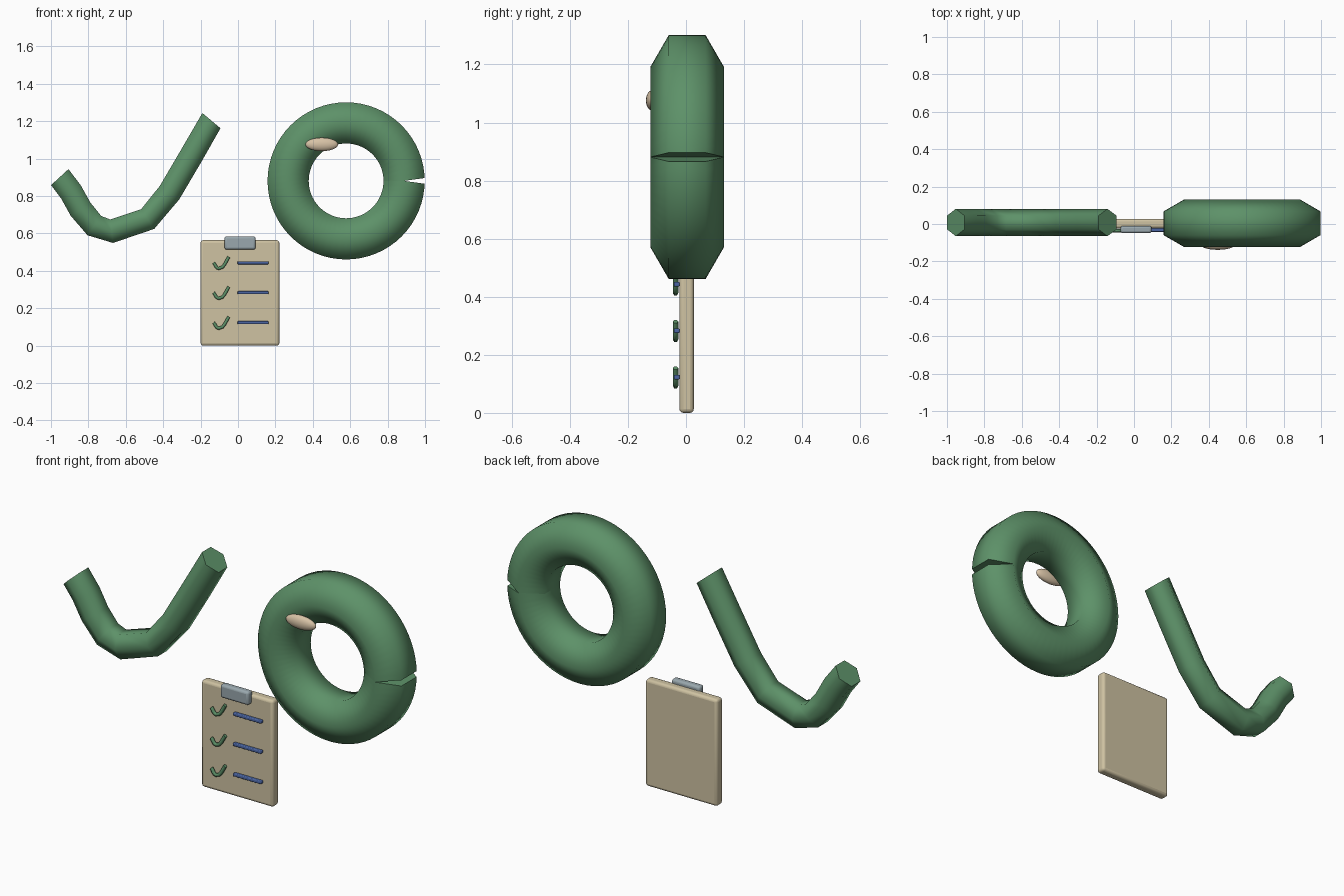
import bpy, bmesh, math
from mathutils import Vector

if "Cube" in bpy.data.objects:
    bpy.data.objects.remove(bpy.data.objects["Cube"])


def material(name, rgb):
    m = bpy.data.materials.new(name)
    m.diffuse_color = (*rgb, 1)
    m.use_nodes = True
    m.node_tree.nodes["Principled BSDF"].inputs["Base Color"].default_value = m.diffuse_color
    return m


GREEN = material("green", (0.11, 0.285, 0.14))
TAN = material("board tan", (0.62, 0.54, 0.36))
PEACH = material("pale peach", (0.68, 0.54, 0.38))
STEEL = material("steel grey", (0.32, 0.39, 0.42))
BLUE = material("ink blue", (0.07, 0.13, 0.36))


def finish(name, bm, mat):
    bmesh.ops.recalc_face_normals(bm, faces=bm.faces)
    me = bpy.data.meshes.new(name)
    bm.to_mesh(me)
    bm.free()
    me.materials.append(mat)
    ob = bpy.data.objects.new(name, me)
    bpy.context.collection.objects.link(ob)
    return ob


def tube(name, path, y, radius, start_deg, end_deg, mat):
    """Hexagonal smooth tube along an x-z path, with flat capped ends."""
    bm = bmesh.new()
    rings = []
    last = len(path) - 1
    for i, (x, z) in enumerate(path):
        if i == 0:
            a = math.radians(start_deg)
        elif i == last:
            a = math.radians(end_deg)
        else:
            a = math.atan2(path[i + 1][1] - path[i - 1][1], path[i + 1][0] - path[i - 1][0])
        n = Vector((-math.sin(a), 0, math.cos(a)))
        ring = []
        for k in range(6):
            t = k * math.pi / 3
            p = Vector((x, y + radius * math.cos(t), z)) + n * radius * math.sin(t)
            ring.append(bm.verts.new(p))
        rings.append(ring)
    for r0, r1 in zip(rings, rings[1:]):
        for k in range(6):
            f = bm.faces.new((r0[k], r0[(k + 1) % 6], r1[(k + 1) % 6], r1[k]))
            f.smooth = True
    for ring in (rings[0], rings[-1]):
        cap = bm.faces.new(ring)
        for e in cap.edges:
            e.smooth = False
    return finish(name, bm, mat)


def box(name, lo, hi, bevel, mat):
    """Box between two corners with rounded edges."""
    bm = bmesh.new()
    bmesh.ops.create_cube(bm, size=1)
    for v in bm.verts:
        v.co = Vector([lo[i] + (v.co[i] + 0.5) * (hi[i] - lo[i]) for i in range(3)])
    flat = set(bm.faces)
    bmesh.ops.bevel(bm, geom=bm.edges[:], offset=bevel, segments=3, profile=0.5, affect='EDGES')
    for f in bm.faces:
        f.smooth = max(abs(c) for c in f.normal) < 0.999
    return finish(name, bm, mat)


# Large check mark
CHECK = [(-0.953, 0.901), (-0.893, 0.822), (-0.842, 0.73), (-0.768, 0.642),
         (-0.676, 0.612), (-0.483, 0.677), (-0.366, 0.818), (-0.252, 1.012),
         (-0.142, 1.203)]
tube("large_check", CHECK, 0.008, 0.073, -47.5, 50, GREEN)

# Split ring, with a narrow wedge where its ends meet
N = 64
circle = [(0.578 + 0.31 * math.cos(2 * math.pi * i / N),
           0.881 + 0.31 * math.sin(2 * math.pi * i / N)) for i in range(N + 1)]
tube("split_ring", circle, 0.004, 0.127, 98, 82, GREEN)

# Oval bead on the front of the ring
bm = bmesh.new()
bmesh.ops.create_uvsphere(bm, u_segments=32, v_segments=16, radius=1)
for v in bm.verts:
    v.co = Vector((0.448 + 0.087 * v.co.x, -0.114 + 0.024 * v.co.y, 1.076 + 0.036 * v.co.z))
for f in bm.faces:
    f.smooth = True
finish("ring_bead", bm, PEACH)

# Clipboard and its clip
box("board", (-0.2, -0.023, 0), (0.221, 0.027, 0.564), 0.014, TAN)
box("clip", (-0.072, -0.049, 0.514), (0.094, -0.01, 0.585), 0.012, STEEL)

# Checklist rows: a small check mark and a written line
for row in range(3):
    z = 0.443 - 0.16 * row
    small = [(-0.09 + (px + 0.55) * 0.1, z + (pz - 0.9) * 0.105) for px, pz in CHECK]
    tube(f"list_check_{row + 1}", small, -0.036, 0.0095, -47.5, 50, GREEN)
    box(f"list_line_{row + 1}", (-0.002, -0.042, z - 0.008), (0.163, -0.022, z + 0.008), 0.004, BLUE)
